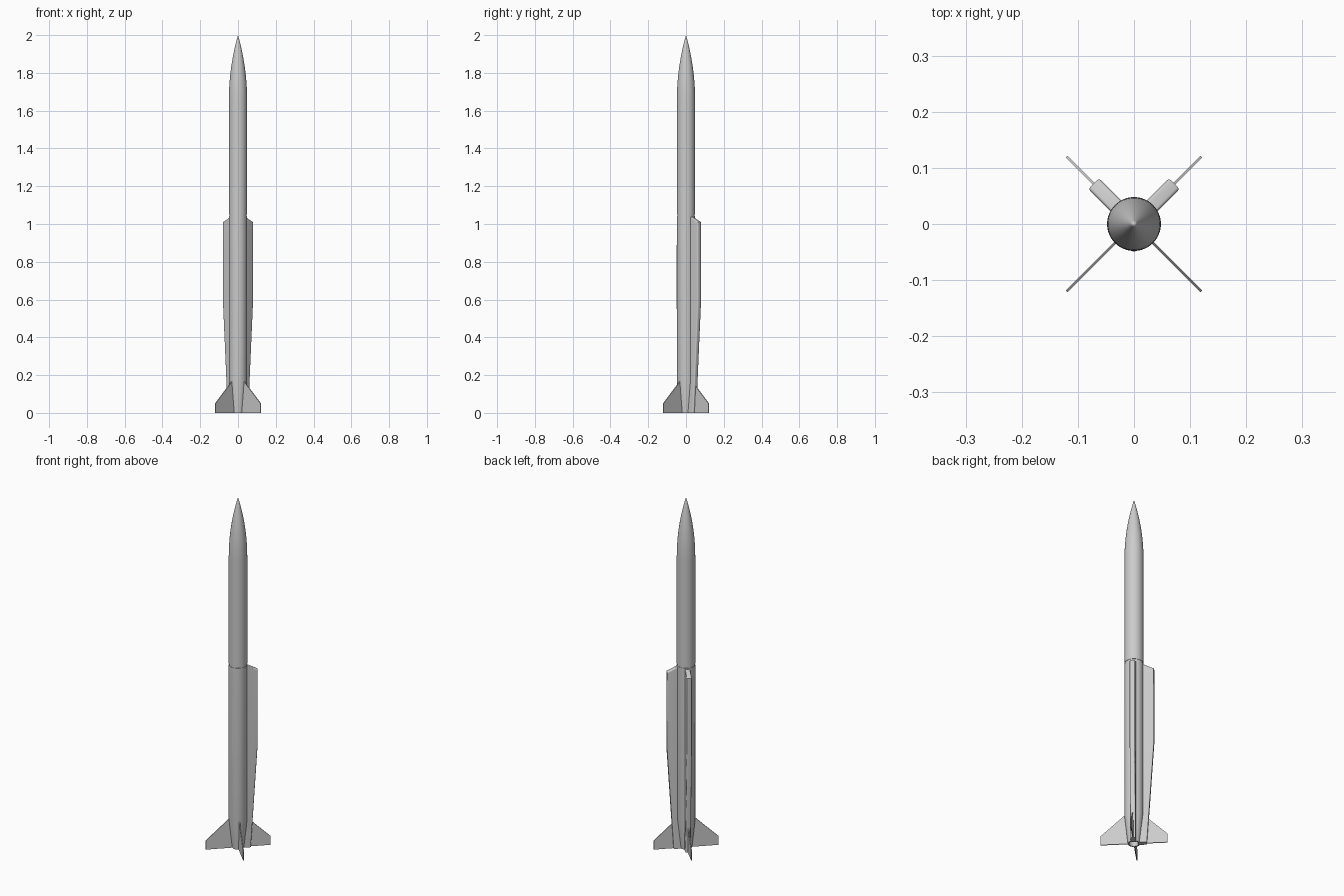
import bpy, bmesh
from math import cos, sin, pi, radians, sqrt
from mathutils import Matrix

if "Cube" in bpy.data.objects:
    bpy.data.objects.remove(bpy.data.objects["Cube"])

R = 0.048  # body radius


def make_object(name, bm):
    bmesh.ops.recalc_face_normals(bm, faces=bm.faces[:])
    mesh = bpy.data.meshes.new(name)
    bm.to_mesh(mesh)
    bm.free()
    ob = bpy.data.objects.new(name, mesh)
    bpy.context.collection.objects.link(ob)
    return ob


def smooth(ob):
    bpy.ops.object.select_all(action='DESELECT')
    ob.select_set(True)
    bpy.context.view_layer.objects.active = ob
    bpy.ops.object.shade_smooth_by_angle(angle=radians(30))


def lathe(name, profile, steps=48):
    """Spin a (radius, z) profile around the z axis."""
    bm = bmesh.new()
    verts = [bm.verts.new((r, 0, z)) for r, z in profile]
    edges = [bm.edges.new(p) for p in zip(verts, verts[1:])]
    bmesh.ops.spin(bm, geom=verts + edges, cent=(0, 0, 0), axis=(0, 0, 1),
                   angle=2 * pi, steps=steps, use_duplicate=False)
    bmesh.ops.remove_doubles(bm, verts=bm.verts[:], dist=1e-5)
    ob = make_object(name, bm)
    smooth(ob)
    return ob


def plate(name, outline, thick, angle, bevel=0.0):
    """Extrude a (radial, z) outline and turn it around the body axis."""
    bm = bmesh.new()
    face = bm.faces.new([bm.verts.new((r, -thick / 2, z)) for r, z in outline])
    ext = bmesh.ops.extrude_face_region(bm, geom=[face])
    moved = [v for v in ext['geom'] if isinstance(v, bmesh.types.BMVert)]
    bmesh.ops.translate(bm, verts=moved, vec=(0, thick, 0))
    if bevel:
        # round only the long outer edges
        rmin = min(r for r, z in outline)
        long_edges = [e for e in bm.edges
                      if all(v.co.x > rmin + 0.02 for v in e.verts)
                      and abs(e.verts[0].co.y - e.verts[1].co.y) < 1e-6]
        bmesh.ops.bevel(bm, geom=long_edges, offset=bevel, segments=4,
                        profile=0.5, affect='EDGES')
    bm.transform(Matrix.Rotation(radians(angle), 4, 'Z'))
    ob = make_object(name, bm)
    smooth(ob)
    return ob


# Ogive nose cone
nose_base, nose_len = 1.66, 0.34
rho = (R * R + nose_len ** 2) / (2 * R)
nose = []
for i in range(17):
    h = nose_len * i / 16
    nose.append((max(0.0, sqrt(rho * rho - h * h) + R - rho), nose_base + h))
lathe("nose_cone", [(0, nose_base)] + nose)

# Forward body section
lathe("forward_body", [(0, 1.05), (R, 1.05), (R, nose_base), (0, nose_base)])

# Narrow joint groove between the body sections
lathe("body_joint", [(0, 1.04), (R - 0.002, 1.04), (R - 0.002, 1.052), (0, 1.052)])

# Rear body with tapered tail and hollow nozzle
lathe("rear_body", [(0, 0.07), (0.018, 0.07), (0.025, 0), (0.031, 0),
                    (R, 0.16), (R, 1.043), (0, 1.043)])

# Two long side ducts on the back diagonals
duct = [(0.02, 0.0), (0.066, 0.0), (0.102, 0.58), (0.102, 1.01),
        (R, 1.037), (0.02, 1.037)]
for side, angle in (("right", 45), ("left", 135)):
    plate("side_duct_" + side, duct, 0.027, angle, bevel=0.006)

# Four tail fins
fin = [(0.026, 0.0), (0.17, 0.0), (0.17, 0.05), (R, 0.165), (0.026, 0.165)]
for i in range(4):
    plate("tail_fin_%d" % (i + 1), fin, 0.005, 45 + 90 * i)

# Thin rail strip along the front
rail = [(R - 0.006, 0.55), (R + 0.001, 0.55), (R + 0.001, 0.89), (R - 0.006, 0.89)]
plate("front_rail", rail, 0.006, -90)
